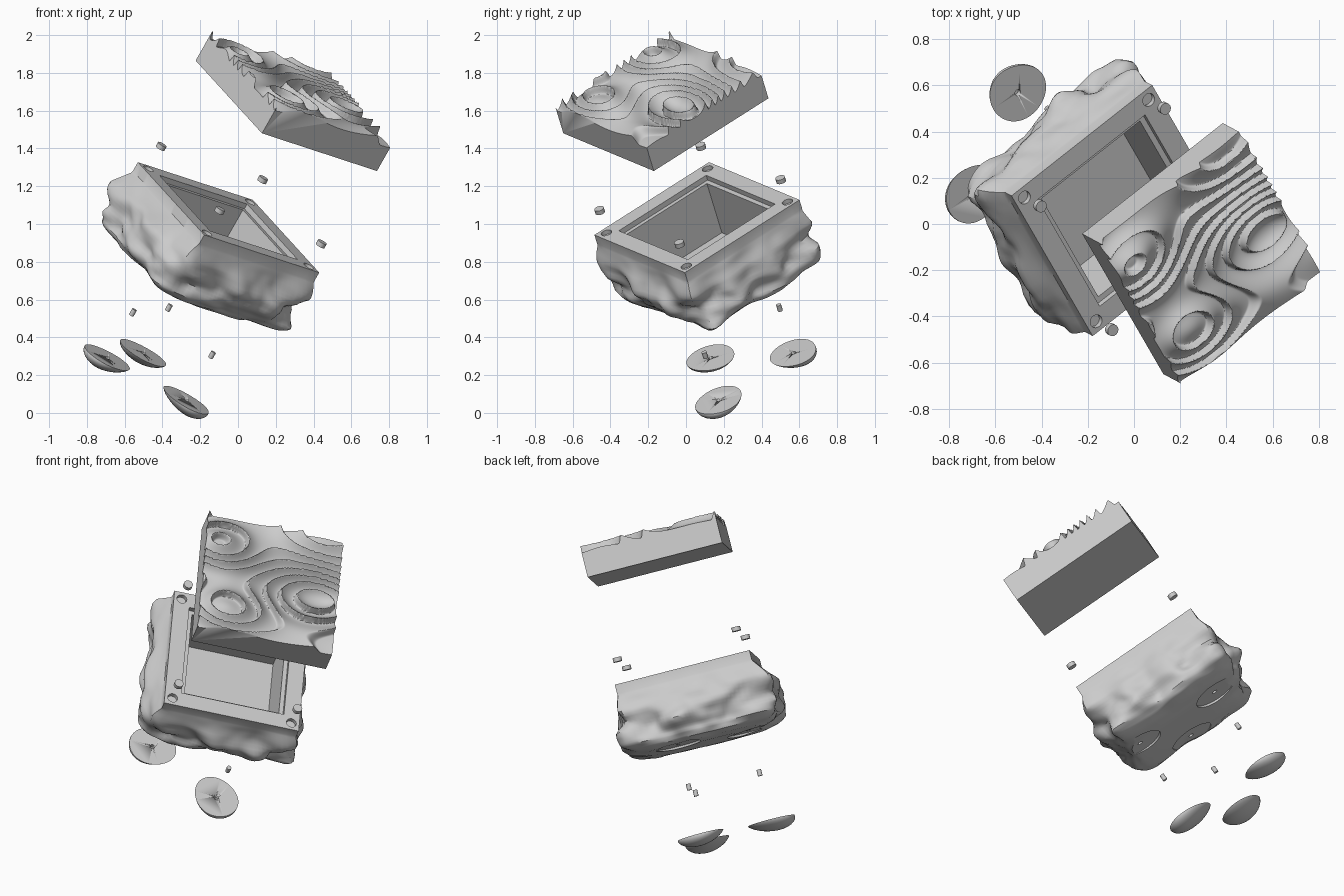
import bpy, bmesh, math
from mathutils import Matrix, Vector, noise

if "Cube" in bpy.data.objects:
    bpy.data.objects.remove(bpy.data.objects["Cube"])

# Tilted local frame: X, Y across the box opening, Z along the explode axis
vx = Vector((0.7625, 0.60, -0.25)).normalized()
vz = Vector((0.479, -0.257, 0.842))
vz = (vz - vx * vz.dot(vx)).normalized()
vy = vz.cross(vx)
FRAME = Matrix.Translation((-0.05, 0.058, 1.035)) @ Matrix((vx, vy, vz)).transposed().to_4x4()
FEET = [(-0.26, -0.02), (0.14, 0.24), (0.14, -0.28)]
CORNERS = [(x, y) for x in (-0.353, 0.353) for y in (-0.353, 0.353)]


def make(name, bm, angle=35):
    bmesh.ops.recalc_face_normals(bm, faces=bm.faces)
    me = bpy.data.meshes.new(name)
    bm.to_mesh(me)
    bm.free()
    ob = bpy.data.objects.new(name, me)
    bpy.context.collection.objects.link(ob)
    ob.matrix_world = FRAME
    bpy.ops.object.select_all(action='DESELECT')
    ob.select_set(True)
    bpy.context.view_layer.objects.active = ob
    bpy.ops.object.shade_smooth_by_angle(angle=math.radians(angle))
    return ob


def add_cyl(bm, x, y, z0, z1, r, seg=32):
    bmesh.ops.create_cone(bm, cap_ends=True, segments=seg, radius1=r, radius2=r, depth=z1 - z0,
                          matrix=Matrix.Translation((x, y, (z0 + z1) / 2)))


def add_box(bm, hx, hy, z0, z1):
    bmesh.ops.create_cube(bm, size=1, matrix=Matrix.Translation((0, 0, (z0 + z1) / 2))
                          @ Matrix.Diagonal((2 * hx, 2 * hy, z1 - z0, 1)))


def skin(bm, rings):
    for a, b in zip(rings, rings[1:]):
        n = len(a)
        for i in range(n):
            bm.faces.new((a[i], a[(i + 1) % n], b[(i + 1) % n], b[i]))
    bm.faces.new(rings[0])
    bm.faces.new(rings[-1])


def cut(ob, fill):
    bm = bmesh.new()
    fill(bm)
    c = make("cutter", bm)
    c.hide_render = True
    bpy.context.view_layer.objects.active = ob
    m = ob.modifiers.new("cut", 'BOOLEAN')
    m.operation, m.solver, m.object = 'DIFFERENCE', 'EXACT', c
    # keep the cut before the shading modifier, if there is one
    bpy.ops.object.modifier_move_to_index(modifier="cut", index=0)
    bpy.ops.object.modifier_apply(modifier="cut")
    bpy.data.objects.remove(c)


# Rock-like box body: square rim flowing into a lumpy rounded base
PROFILE = [(0, .40), (.055, .40), (.10, .413), (.16, .432), (.24, .442), (.31, .437),
           (.36, .42), (.395, .385), (.415, .33), (.425, .2), (.425, .04)]


def body_ring(bm, depth, w, n=144):
    t = min(1, max(0, (depth - .055) / .2))
    p = 60 * (1 - t) ** 2 + 6
    ring = []
    for i in range(n):
        a = 2 * math.pi * i / n
        c, s = math.cos(a), math.sin(a)
        norm = max(abs(c), abs(s)) if t == 0 else (abs(c) ** p + abs(s) ** p) ** (1 / p)
        x, y = w * c / norm, w * s / norm
        lump = noise.noise(Vector((x * 6, y * 6, depth * 7 + 3))) * .035
        lump += noise.noise(Vector((x * 11, y * 11, depth * 16))) * .01
        k = 1 + t * lump / .42 * (2 if w > .25 else 1)
        x, y = x * k, y * k
        if x < 0:
            x *= 1 + .06 * math.sin(math.pi * min(1, t))+ .04 * t
        ring.append(bm.verts.new((x, y, -depth)))
    return ring


bm = bmesh.new()
rings = []
for (d0, w0), (d1, w1) in zip(PROFILE, PROFILE[1:]):
    steps = 1 if d0 == 0 else 4
    rings += [body_ring(bm, d0 + (d1 - d0) * k / steps, w0 + (w1 - w0) * k / steps) for k in range(steps)]
rings.append(body_ring(bm, *PROFILE[-1]))
skin(bm, rings)
body = make("box_body", bm)
cut(body, lambda b: add_box(b, .305, .305, -.03, .1))
cut(body, lambda b: add_box(b, .28, .28, -.34, .1))
cut(body, lambda b: [add_cyl(b, x, y, -.025, .1, .029) for x, y in CORNERS])
cut(body, lambda b: [add_cyl(b, x, y, -.6, -.412, .13, 48) for x, y in FEET])
cut(body, lambda b: [add_cyl(b, x, y, -.6, -.39, .015) for x, y in FEET])
bpy.ops.object.select_all(action='DESELECT')
body.select_set(True)
bpy.ops.object.shade_smooth_by_angle(angle=math.radians(35))


# Lid carved with flowing sharp-crested waves
def wave(x, y):
    x, y = x / .4, y / .4
    f = 1.5 * y + .9 * x
    for cx, cy, s, rx, ry in ((-.85, .5, 3.2, .62, .45), (.75, -.1, -3.4, .75, .45),
                              (-.65, -.6, 2.6, .6, .42), (.6, .95, 1.4, .6, .4)):
        f += s * math.exp(-((x - cx) / rx) ** 2 - ((y - cy) / ry) ** 2)
    t = (f * 1.25) % 1
    h = (t / .84) ** 1.7 if t < .84 else .5 + .5 * math.cos(math.pi * (t - .84) / .16)
    return .143 + .045 * h


N = 170
LZ = .64
bm = bmesh.new()
grid = [[bm.verts.new((.8 * i / N - .4, .8 * j / N - .4, LZ + wave(.8 * i / N - .4, .8 * j / N - .4)))
         for j in range(N + 1)] for i in range(N + 1)]
for i in range(N):
    for j in range(N):
        bm.faces.new((grid[i][j], grid[i + 1][j], grid[i + 1][j + 1], grid[i][j + 1]))
base = {(i, j): bm.verts.new((.8 * i / N - .4, .8 * j / N - .4, LZ)) for i in (0, N) for j in (0, N)}
edges = [[(i, 0) for i in range(N + 1)], [(N, j) for j in range(N + 1)],
         [(i, N) for i in range(N, -1, -1)], [(0, j) for j in range(N, -1, -1)]]
for e in edges:
    bm.faces.new([base[e[-1]], base[e[0]]] + [grid[i][j] for i, j in e])
bm.faces.new([base[k] for k in ((0, 0), (0, N), (N, N), (N, 0))])
make("lid", bm, 50)

# Corner magnets floating over the rim holes
for k, (x, y) in enumerate(CORNERS):
    bm = bmesh.new()
    add_cyl(bm, x, y, .128, .153, .026)
    make(f"rim_magnet_{k + 1}", bm)

# Pebble feet with flat tops and pin holes, plus their pins
for k, (x, y) in enumerate(FEET):
    bm = bmesh.new()
    rings = []
    for q in range(9):
        r = math.cos(q / 8 * 1.5)
        drop = .062 * math.sin(q / 8 * 1.5) ** 1.3
        rings.append([])
        for i in range(64):
            a = 2 * math.pi * i / 64
            rr = r * .132 * (1 + .05 * math.cos(2 * a + k) + .02 * math.cos(3 * a))
            rings[-1].append(bm.verts.new((x * (1 + drop * 2) + rr * math.cos(a),
                                           y * (1 + drop * 2) + rr * math.sin(a), -.95 - drop)))
    skin(bm, rings)
    foot = make(f"foot_{k + 1}", bm)
    cut(foot, lambda b: add_cyl(b, x, y, -.975, -.9, .014))
    bm = bmesh.new()
    add_cyl(bm, x, y, -.683, -.646, .0135)
    make(f"foot_pin_{k + 1}", bm)
